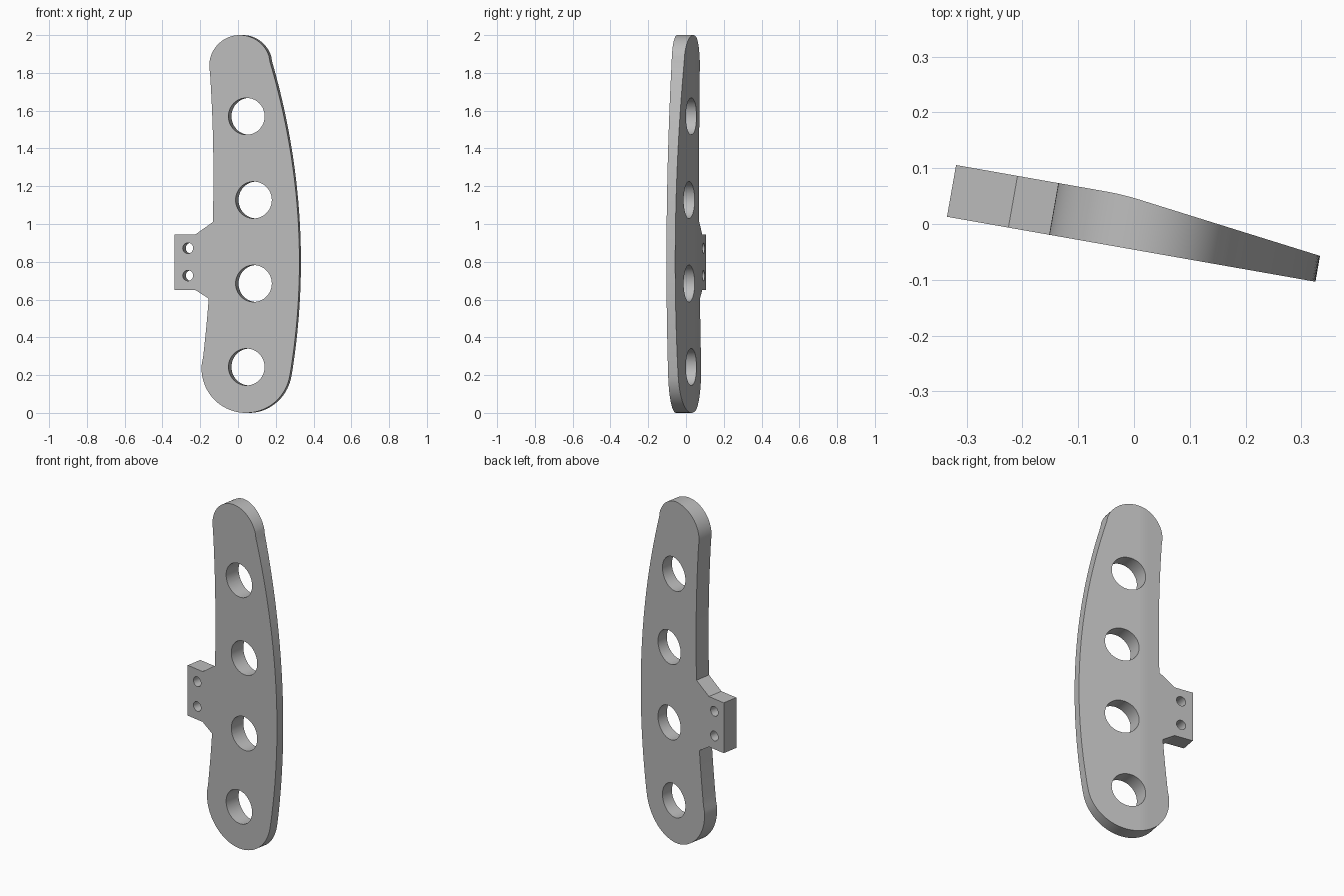
import bpy, bmesh, math
from mathutils import Matrix

if "Cube" in bpy.data.objects:
    bpy.data.objects.remove(bpy.data.objects["Cube"])

TILT = math.radians(-10)
THICK = 0.094
PLACE = Matrix.Translation((-0.335, 0.013, 0)) @ Matrix.Rotation(TILT, 4, 'Z')

grey = bpy.data.materials.new("plain grey")
grey.use_nodes = True
GREY = (0.5, 0.5, 0.5, 1)
grey.diffuse_color = GREY
grey.node_tree.nodes["Principled BSDF"].inputs["Base Color"].default_value = GREY


def along(x):
    """Distance along the tilted plate for a front-face x."""
    return (x + 0.335) / math.cos(TILT)


def prism(name, points, offset):
    """Solid made by sweeping a closed outline by an offset."""
    bm = bmesh.new()
    face = bm.faces.new([bm.verts.new(p) for p in points])
    swept = bmesh.ops.extrude_face_region(bm, geom=[face])
    moved = [g for g in swept["geom"] if isinstance(g, bmesh.types.BMVert)]
    bmesh.ops.translate(bm, verts=moved, vec=offset)
    bmesh.ops.recalc_face_normals(bm, faces=bm.faces)
    mesh = bpy.data.meshes.new(name)
    bm.to_mesh(mesh)
    bm.free()
    mesh.materials.append(grey)
    obj = bpy.data.objects.new(name, mesh)
    obj.matrix_world = PLACE
    bpy.context.collection.objects.link(obj)
    return obj


def arc(x, z, r, start, end, n):
    angles = [math.radians(start + (end - start) * i / n) for i in range(n + 1)]
    return [(x + r * math.cos(a), z + r * math.sin(a)) for a in angles]


def bow(x, z_mid, bend, start, end, n):
    """Gently bowed edge, as (x, z) points."""
    heights = [start + (end - start) * i / n for i in range(n + 1)]
    return [(x - bend * (z - z_mid) ** 2, z) for z in heights]


def combine(body, cutter, operation):
    mod = body.modifiers.new("cut", 'BOOLEAN')
    mod.operation = operation
    mod.solver = 'EXACT'
    mod.object = cutter
    bpy.context.view_layer.objects.active = body
    bpy.ops.object.modifier_apply(modifier=mod.name)
    bpy.data.objects.remove(cutter)


# Plate outline: rounded ends, bowed edges, side mounting tab
outline = (
    arc(0.01, 1.838, 0.162, 184, 18, 36)
    + bow(0.325, 0.8, 0.139, 1.86, 0.22, 40)
    + arc(0.042, 0.235, 0.235, -9.5, -187, 40)
    + bow(-0.13, 1.25, 0.06, 0.29, 0.605, 8)
    + [(-0.225, 0.65), (-0.335, 0.65), (-0.335, 0.945), (-0.225, 0.945)]
    + bow(-0.13, 1.25, 0.06, 1.01, 1.8, 18)
)
plate = prism("plate", [(along(x), -0.05, z) for x, z in outline], (0, 0.25, 0))

# Thickness section: even at the tab, softly bent, then tapering
KINK, SOFT, SLOPE = 0.303, 0.03, -0.128
section = [(-0.2, 0), (-0.2, THICK)]
for i in range(7):
    t = i / 6
    section.append((KINK - SOFT + 2 * SOFT * t, THICK + SLOPE * SOFT * t * t))
section += [(0.9, THICK + SLOPE * (0.9 - KINK)), (0.9, 0)]
combine(plate, prism("section", [(u, v, -0.2) for u, v in section], (0, 0, 2.4)), 'INTERSECT')

# Large lightening holes and small tab holes
holes = [(0.045, 1.57, 0.0975), (0.083, 1.127, 0.0975),
         (0.083, 0.685, 0.0975), (0.045, 0.243, 0.0975),
         (-0.265, 0.872, 0.028), (-0.265, 0.727, 0.028)]
for x, z, r in holes:
    ring = arc(along(x), z, r, 0, 360, 48)[:-1]
    combine(plate, prism("hole", [(u, -0.1, w) for u, w in ring], (0, 0.4, 0)), 'DIFFERENCE')

# Smooth curved walls, flat broad faces
bpy.ops.object.select_all(action='DESELECT')
plate.select_set(True)
bpy.context.view_layer.objects.active = plate
bpy.ops.object.shade_smooth_by_angle(angle=math.radians(25))
for face in plate.data.polygons:
    if abs(face.normal.y) > 0.9:
        face.use_smooth = False
